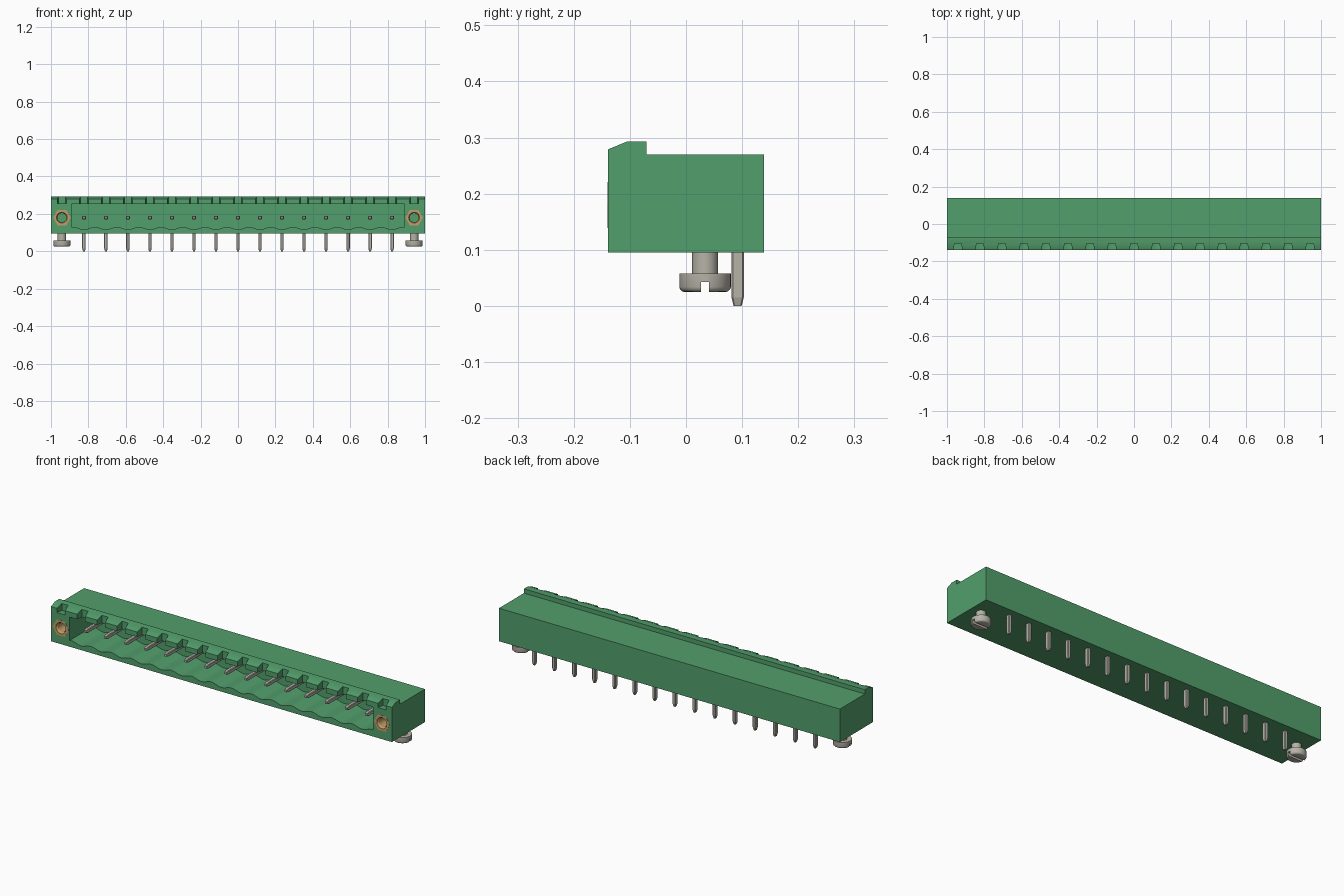
import bpy, bmesh, math
from mathutils import Vector

if "Cube" in bpy.data.objects:
    bpy.data.objects.remove(bpy.data.objects["Cube"])

PITCH, COUNT = 0.1177, 15
PIN_X = [(i - (COUNT - 1) / 2) * PITCH for i in range(COUNT)]
END_X = PITCH * (COUNT + 1) / 2
FRONT, BACK = -0.139, 0.139
AXIS_Z = 0.18


def material(name, rgb):
    m = bpy.data.materials.new(name)
    m.diffuse_color = (*rgb, 1)
    m.use_nodes = True
    m.node_tree.nodes["Principled BSDF"].inputs["Base Color"].default_value = m.diffuse_color
    return m


GREEN = material("green plastic", (0.085, 0.345, 0.15))
STEEL = material("tin grey", (0.47, 0.45, 0.39))
BRASS = material("brass", (0.55, 0.34, 0.14))


def loft(bm, rings):
    """Skin a list of equal-length point rings and cap both ends."""
    vs = [[bm.verts.new(p) for p in r] for r in rings]
    n = len(vs[0])
    for a, b in zip(vs, vs[1:]):
        for i in range(n):
            bm.faces.new((a[i], a[(i + 1) % n], b[(i + 1) % n], b[i]))
    bm.faces.new(vs[0])
    bm.faces.new(vs[-1])


def finish(bm, name, mat):
    bmesh.ops.recalc_face_normals(bm, faces=bm.faces[:])
    me = bpy.data.meshes.new(name)
    bm.to_mesh(me)
    bm.free()
    me.materials.append(mat)
    ob = bpy.data.objects.new(name, me)
    bpy.context.collection.objects.link(ob)
    return ob


def activate(ob):
    bpy.ops.object.select_all(action='DESELECT')
    ob.select_set(True)
    bpy.context.view_layer.objects.active = ob


def cut(ob, cutter):
    """Subtract the cutter from the object and remove the cutter."""
    cutter.hide_render = True
    mod = ob.modifiers.new("cut", 'BOOLEAN')
    mod.operation, mod.solver, mod.object = 'DIFFERENCE', 'EXACT', cutter
    activate(ob)
    bpy.ops.object.modifier_apply(modifier=mod.name)
    bpy.data.objects.remove(cutter)


def circle_xz(x, y, r, n):
    return [(x + r * math.cos(2 * math.pi * i / n), y,
             AXIS_Z + r * math.sin(2 * math.pi * i / n)) for i in range(n)]


def octagon(hx, hy, c=0.3):
    k = c * min(hx, hy)
    return [(hx, hy - k), (hx - k, hy), (k - hx, hy), (-hx, hy - k),
            (-hx, k - hy), (k - hx, -hy), (hx - k, -hy), (hx, k - hy)]


# Housing: side profile with a chamfered lip, extruded along x
profile = [(FRONT, 0.095), (BACK, 0.095), (BACK, 0.27), (-0.07, 0.27),
           (-0.07, 0.293), (-0.105, 0.293), (FRONT, 0.279)]
bm = bmesh.new()
loft(bm, [[(x, y, z) for y, z in profile] for x in (-1, 1)])
housing = finish(bm, "housing", GREEN)

# Plug cavity with a scalloped floor, one trough under each pin
outline = [(0.89, 0.252), (-0.89, 0.252), (-0.89, 0.129)]
steps = COUNT * 12
for i in range(steps + 1):
    x = -COUNT * PITCH / 2 + COUNT * PITCH * i / steps
    outline.append((x, 0.1235 + 0.0065 * math.cos(2 * math.pi * (x / PITCH + 0.5))))
outline.append((0.89, 0.129))
bm = bmesh.new()
loft(bm, [[(x, y, z) for x, z in outline] for y in (-0.2, 0.05)])
cut(housing, finish(bm, "cavity_cutter", GREEN))

# Coding notches through the front lip
bm = bmesh.new()
for x in [-END_X] + PIN_X + [END_X]:
    floor = 0.256 if abs(x) > 0.9 else 0.24
    plan = [(-0.018, -0.105), (0.018, -0.105), (0.026, -0.15), (-0.026, -0.15)]
    loft(bm, [[(x + px, py, z) for px, py in plan] for z in (floor, 0.32)])
cut(housing, finish(bm, "notch_cutter", GREEN))

# Pockets for the threaded inserts
bm = bmesh.new()
for x in (-END_X, END_X):
    loft(bm, [circle_xz(x, y, 0.047, 6) for y in (-0.2, -0.05)])
cut(housing, finish(bm, "pocket_cutter", GREEN))
activate(housing)
bpy.ops.object.shade_smooth_by_angle(angle=math.radians(30))

# Hexagonal brass inserts with a round bore
for side, x in (("left", -END_X), ("right", END_X)):
    bm = bmesh.new()
    loft(bm, [circle_xz(x, y, 0.047, 6) for y in (FRONT - 0.001, -0.05)])
    insert = finish(bm, side + "_threaded_insert", BRASS)
    bm = bmesh.new()
    loft(bm, [circle_xz(x, y, r, 32) for y, r in
              ((-0.16, 0.029), (FRONT, 0.029), (-0.131, 0.024), (-0.02, 0.024))])
    cut(insert, finish(bm, "bore_cutter", BRASS))
    activate(insert)
    bpy.ops.object.shade_smooth_by_angle(angle=math.radians(25))

# Right-angle contact pins: solder leg below, mating blade in the cavity
for i, x in enumerate(PIN_X):
    bm = bmesh.new()
    loft(bm, [[(x + px, 0.092 + py, z) for px, py in octagon(hx, hy)]
              for z, hx, hy in ((0, 0.005, 0.007), (0.015, 0.009, 0.011),
                                (AXIS_Z, 0.009, 0.011))])
    loft(bm, [[(x + px, y, AXIS_Z + pz) for px, pz in octagon(h, h)]
              for y, h in ((-0.105, 0.006), (-0.09, 0.01), (0.09, 0.01))])
    finish(bm, "pin_%02d" % (i + 1), STEEL)

# Slotted fixing screws under both ends
screw = [(0.1, 0.023), (0.058, 0.023), (0.058, 0.046), (0.034, 0.046),
         (0.0295, 0.0445), (0.026, 0.041), (0.025, 0.037)]
for side, x in (("left", -END_X), ("right", END_X)):
    bm = bmesh.new()
    loft(bm, [[(x + r * math.cos(a), 0.034 + r * math.sin(a), z)
               for a in (2 * math.pi * k / 40 for k in range(40))]
              for z, r in screw])
    ob = finish(bm, side + "_screw", STEEL)
    bm = bmesh.new()
    bmesh.ops.create_cube(bm, size=1)
    bmesh.ops.scale(bm, vec=Vector((0.2, 0.014, 0.04)), verts=bm.verts)
    bmesh.ops.translate(bm, vec=Vector((x, 0.034, 0.023)), verts=bm.verts)
    cut(ob, finish(bm, "slot_cutter", STEEL))
    activate(ob)
    bpy.ops.object.shade_smooth_by_angle(angle=math.radians(35))
